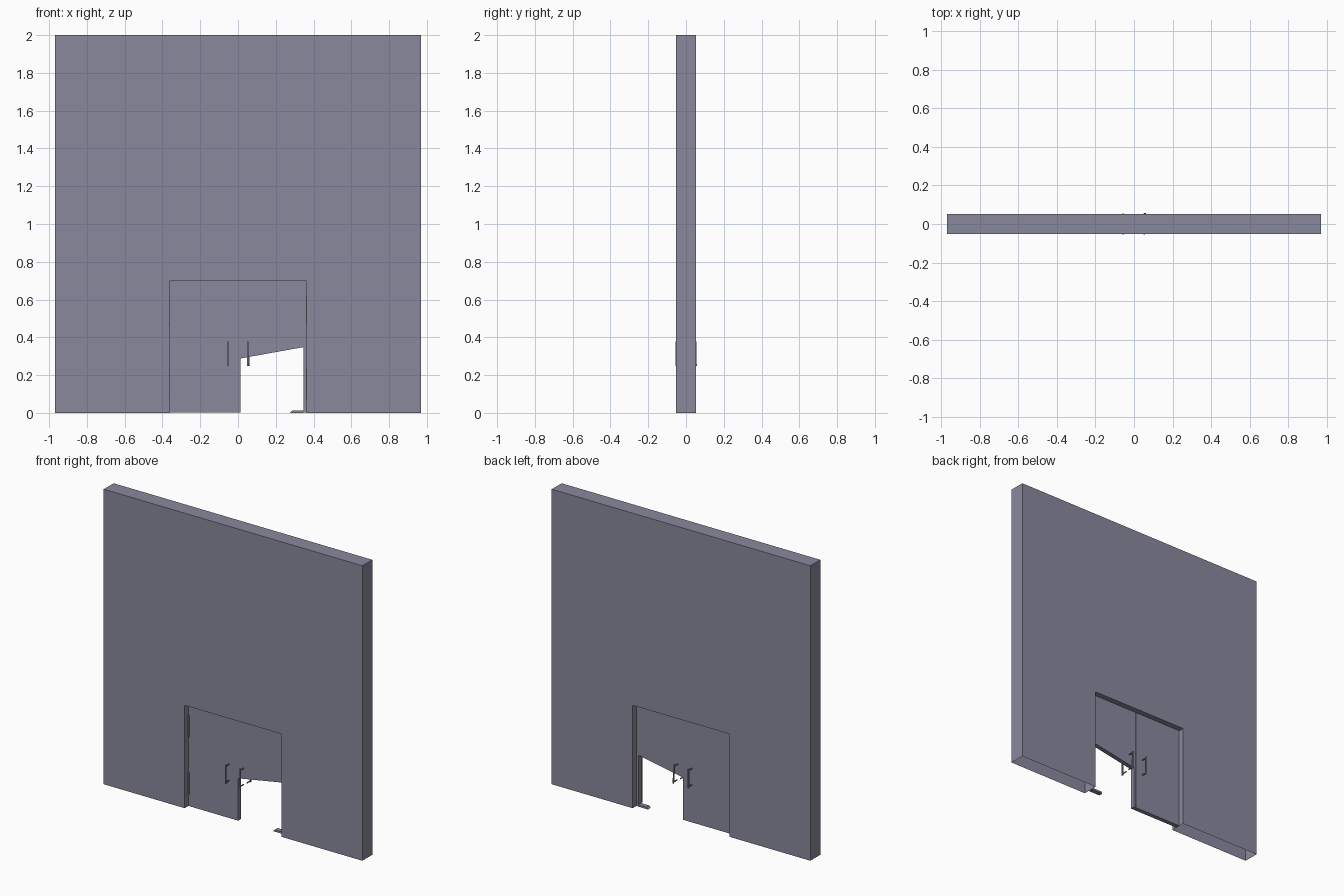
import bpy, bmesh, math

if "Cube" in bpy.data.objects:
    bpy.data.objects.remove(bpy.data.objects["Cube"])

WALL_Y = 0.053     # half depth of the wall
LEAF_Y = 0.015     # half depth of the door leaves

slate = bpy.data.materials.new("slate")
slate.diffuse_color = (0.25, 0.25, 0.34, 1)
slate.use_nodes = True
slate.node_tree.nodes["Principled BSDF"].inputs["Base Color"].default_value = slate.diffuse_color


def finish(name, bm):
    bmesh.ops.recalc_face_normals(bm, faces=bm.faces[:])
    me = bpy.data.meshes.new(name)
    bm.to_mesh(me)
    bm.free()
    me.materials.append(slate)
    ob = bpy.data.objects.new(name, me)
    bpy.context.collection.objects.link(ob)
    return ob


def slab(name, profile, half, open_bottom=False):
    """Extrude an x-z outline symmetrically along y."""
    bm = bmesh.new()
    face = bm.faces.new([bm.verts.new((x, -half, z)) for x, z in profile])
    new = bmesh.ops.extrude_face_region(bm, geom=[face])["geom"]
    for v in new:
        if isinstance(v, bmesh.types.BMVert):
            v.co.y = half
    bmesh.ops.recalc_face_normals(bm, faces=bm.faces[:])
    if open_bottom:
        low = [f for f in bm.faces if all(v.co.z < 1e-5 for v in f.verts)]
        bmesh.ops.delete(bm, geom=low, context='FACES_ONLY')
    return finish(name, bm)


def add_box(bm, x0, x1, y0, y1, z0, z1):
    for v in bmesh.ops.create_cube(bm, size=1)["verts"]:
        v.co = ((x0 + x1) / 2 + v.co.x * (x1 - x0),
                (y0 + y1) / 2 + v.co.y * (y1 - y0),
                (z0 + z1) / 2 + v.co.z * (z1 - z0))


# Wall with a doorway, left open underneath
slab("wall", [(-0.97, 0), (-0.363, 0), (-0.363, 0.697), (0.363, 0.697),
              (0.363, 0), (0.97, 0), (0.97, 2), (-0.97, 2)], WALL_Y, True)

# Intact leaf
slab("left_door", [(-0.362, 0.001), (-0.002, 0.001), (-0.002, 0.697), (-0.362, 0.697)], LEAF_Y)

# Broken leaf: lower panel missing, narrow stiles remain
slab("broken_door", [(0.002, 0.001), (0.012, 0.001), (0.012, 0.288), (0.346, 0.348),
                     (0.346, 0.001), (0.362, 0.001), (0.362, 0.697), (0.002, 0.697)], LEAF_Y)
slab("broken_remnant", [(0.275, 0), (0.347, 0), (0.347, 0.013), (0.286, 0.013)], LEAF_Y)

# Seal in the seam between the leaves
bm = bmesh.new()
add_box(bm, -0.002, 0.002, -0.013, 0.013, 0.001, 0.697)
finish("centre_seal", bm)

# Pull handles on both faces; the rear one on the broken leaf hangs askew
for label, x in (("left", -0.055), ("right", 0.052)):
    for face, s in (("front", -1), ("back", 1)):
        bm = bmesh.new()
        add_box(bm, -0.004, 0.004, 0.048, 0.055, -0.065, 0.065)
        for z in (-0.055, 0.055):
            add_box(bm, -0.003, 0.003, LEAF_Y - 0.002, 0.049, z - 0.003, z + 0.003)
        for v in bm.verts:
            v.co.y *= s
        ob = finish(f"{label}_{face}_handle", bm)
        ob.location = (x, 0, 0.312)
        if label == "right" and face == "back":
            ob.rotation_euler = (math.radians(2), math.radians(-3), 0)
            ob.location.x = x + 0.003

# Hinge barrels
for side, s in (("left", -1), ("right", 1)):
    for level, z in (("lower", 0.155), ("upper", 0.545)):
        bm = bmesh.new()
        bmesh.ops.create_cone(bm, cap_ends=True, segments=12, radius1=0.004,
                              radius2=0.004, depth=0.15)
        ob = finish(f"{side}_{level}_hinge", bm)
        ob.location = (s * 0.358, -LEAF_Y - 0.001, z)
